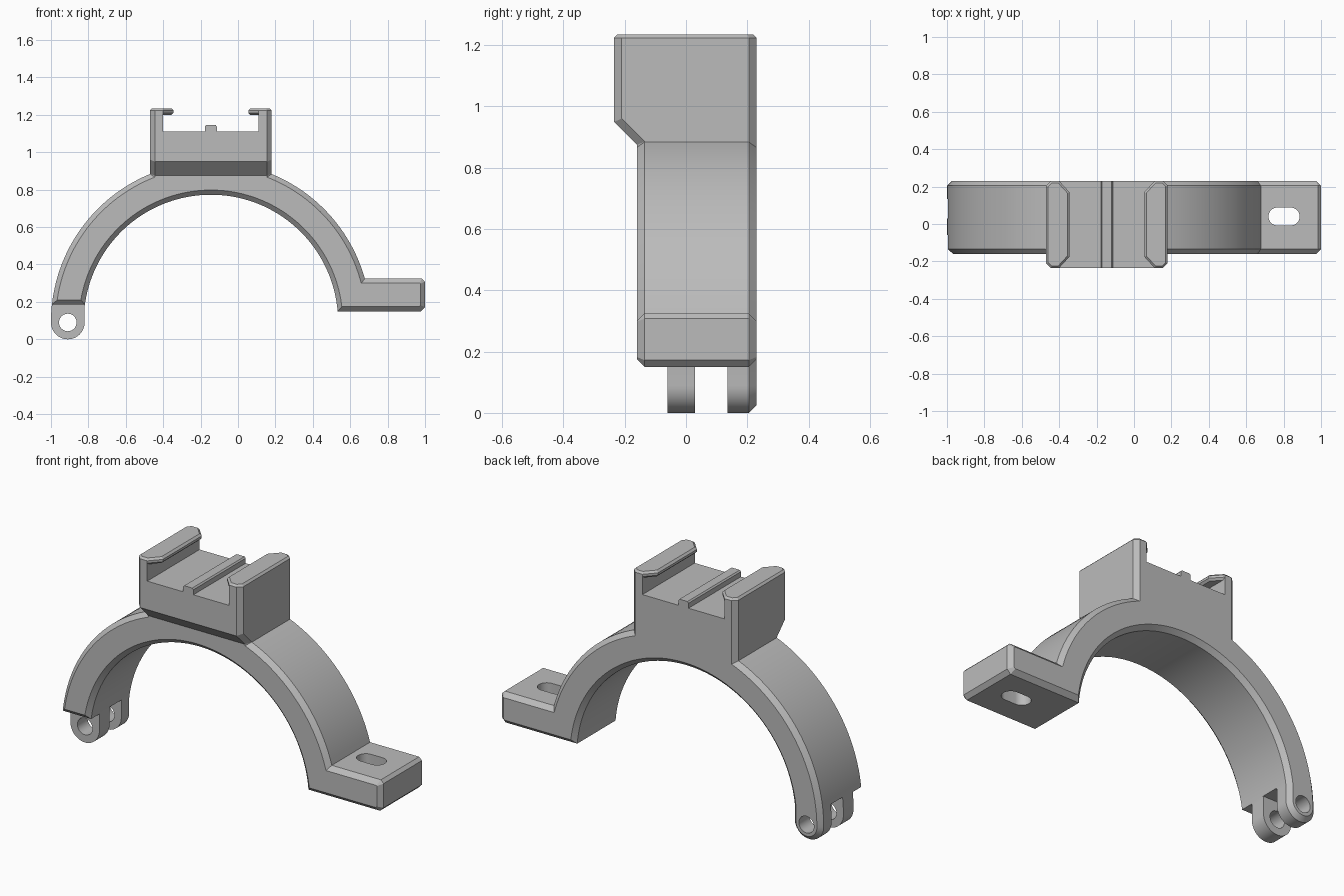
import bpy, bmesh
from math import sin, cos, pi, sqrt, atan2
from mathutils import Vector

cube = bpy.data.objects.get("Cube")
if cube:
    bpy.data.objects.remove(cube, do_unlink=True)

grey = bpy.data.materials.new("plain grey")
grey.use_nodes = True
grey.diffuse_color = (0.5, 0.5, 0.5, 1)
grey.node_tree.nodes["Principled BSDF"].inputs["Base Color"].default_value = (0.5, 0.5, 0.5, 1)

CX, CZ = -0.145, 0.093            # centre of the arch
R_IN, R_OUT = 0.68, 0.855
FRONT, BACK, CH = -0.16, 0.23, 0.025
SIDE = 0.325                      # half width of the rail mount
MAP = {"x": lambda a, b, t: (t, a, b),
       "y": lambda a, b, t: (a, t, b),
       "z": lambda a, b, t: (a, b, t)}


def arc(cx, cy, r, a0, a1, n):
    return [(cx + r * cos(a0 + (a1 - a0) * i / n),
             cy + r * sin(a0 + (a1 - a0) * i / n)) for i in range(n + 1)]


def inset(pts, d):
    """Shrink a counter-clockwise outline by d with mitred corners."""
    out = []
    for i, p in enumerate(pts):
        p = Vector(p)
        e1 = (p - Vector(pts[i - 1])).normalized()
        e2 = (Vector(pts[(i + 1) % len(pts)]) - p).normalized()
        n1, n2 = Vector((-e1.y, e1.x)), Vector((-e2.y, e2.x))
        out.append(p + (n1 + n2) * d / (1 + n1.dot(n2)))
    return out


def prism(name, pts, axis, lo, hi, ch=0.0):
    """Extrude an outline along an axis, with chamfered rims if ch > 0."""
    small = inset(pts, ch) if ch else pts
    rings = [(small, lo), (pts, lo + ch), (pts, hi - ch), (small, hi)] if ch else [(pts, lo), (pts, hi)]
    bm = bmesh.new()
    loops = [[bm.verts.new(MAP[axis](p[0], p[1], t)) for p in ring] for ring, t in rings]
    n = len(pts)
    for a, b in zip(loops, loops[1:]):
        for i in range(n):
            j = (i + 1) % n
            bm.faces.new((a[i], a[j], b[j], b[i]))
    bm.faces.new(loops[0])
    bm.faces.new(loops[-1])
    bmesh.ops.recalc_face_normals(bm, faces=bm.faces)
    me = bpy.data.meshes.new(name)
    bm.to_mesh(me)
    bm.free()
    me.materials.append(grey)
    ob = bpy.data.objects.new(name, me)
    bpy.context.collection.objects.link(ob)
    return ob


def rect(x0, x1, y0, y1):
    return [(x0, y0), (x1, y0), (x1, y1), (x0, y1)]


def combine(target, tool, operation):
    """Apply a boolean and discard the tool."""
    mod = target.modifiers.new("bool", "BOOLEAN")
    mod.object, mod.operation, mod.solver = tool, operation, "EXACT"
    bpy.context.view_layer.objects.active = target
    bpy.ops.object.modifier_apply(modifier=mod.name)
    bpy.data.objects.remove(tool, do_unlink=True)


# Clamp outline: hinge end, inner arch, bolt flange, outer arch
hx, hz, hr = -0.91, 0.09, 0.09
lug_in = hx + hr
a_lug = pi - atan2(sqrt(R_IN ** 2 - (lug_in - CX) ** 2), CX - lug_in)
a_in = atan2(0.15 - CZ, R_IN)
a_out = atan2(0.325 - CZ, sqrt(R_OUT ** 2 - (0.325 - CZ) ** 2))
outline = arc(hx, hz, hr, pi, 2 * pi, 24)
outline += arc(CX, CZ, R_IN, a_lug, a_in, 72)
outline += [(0.978, 0.15), (1.0, 0.172), (1.0, 0.308), (0.983, 0.325)]
outline += arc(CX, CZ, R_OUT, a_out, pi - 0.02, 72)
clamp = prism("clamp_arch", outline, "y", FRONT, BACK, CH)

# Hinge lugs: clear the front, open the gap, drill the pin hole
front_clear = [(-0.3, -0.1), (-0.06, -0.1), (-0.06, 0.185),
               (FRONT + CH, 0.185), (FRONT, 0.185 + CH), (-0.3, 0.35)]
combine(clamp, prism("lug_clearance", front_clear, "x", -1.1, -0.7), "DIFFERENCE")
combine(clamp, prism("lug_gap", rect(0.03, 0.135, -0.1, 0.19), "x", -1.1, -0.7), "DIFFERENCE")
combine(clamp, prism("pin_hole", arc(hx, hz, 0.047, 0, 2 * pi, 32)[:-1], "y", -0.4, 0.4), "DIFFERENCE")

# Bolt slot through the flange
slot = arc(0.838, 0.04, 0.048, -pi / 2, pi / 2, 16) + arc(0.767, 0.04, 0.048, pi / 2, 3 * pi / 2, 16)
combine(clamp, prism("bolt_slot", slot, "z", 0.05, 0.45), "DIFFERENCE")

# Rail mount: overhanging block with a channel
NOSE = -0.235
side = [(FRONT, 0.80), (BACK, 0.80), (BACK, 1.4), (NOSE, 1.4), (NOSE, 0.95), (FRONT, 0.875)]
mount = prism("rail_mount", side, "x", CX - SIDE, CX + SIDE, CH)
inner = SIDE - 0.07
combine(mount, prism("channel", rect(CX - inner, CX + inner, -0.5, 0.5), "z", 1.11, 1.6), "DIFFERENCE")
combine(mount, prism("top_trim", rect(-1, 1, -0.5, 0.5), "z", 1.217, 1.7), "DIFFERENCE")

# Hooked lips on both walls
for name, s in (("left_lip", 1), ("right_lip", -1)):
    plan = [(SIDE, NOSE + CH), (SIDE, BACK - CH), (SIDE - CH, BACK), (inner, BACK),
            (inner - 0.055, BACK - 0.06), (inner - 0.055, NOSE + 0.06),
            (inner, NOSE), (SIDE - CH, NOSE)]
    plan = [(CX + s * x, y) for x, y in plan]
    if s < 0:
        plan.reverse()
    combine(mount, prism(name, plan, "z", 1.2, 1.235, 0.011), "UNION")

# Centre rib on the channel floor
rib = [(-0.032, 1.09), (0.032, 1.09), (0.032, 1.138), (0.025, 1.146), (-0.025, 1.146), (-0.032, 1.138)]
combine(mount, prism("rib", [(CX + x, z) for x, z in rib], "y", NOSE, BACK), "UNION")
combine(clamp, mount, "UNION")

# Smooth curves, crisp edges
bpy.ops.object.select_all(action="DESELECT")
clamp.select_set(True)
bpy.context.view_layer.objects.active = clamp
bpy.ops.object.shade_smooth_by_angle(angle=pi / 7)
